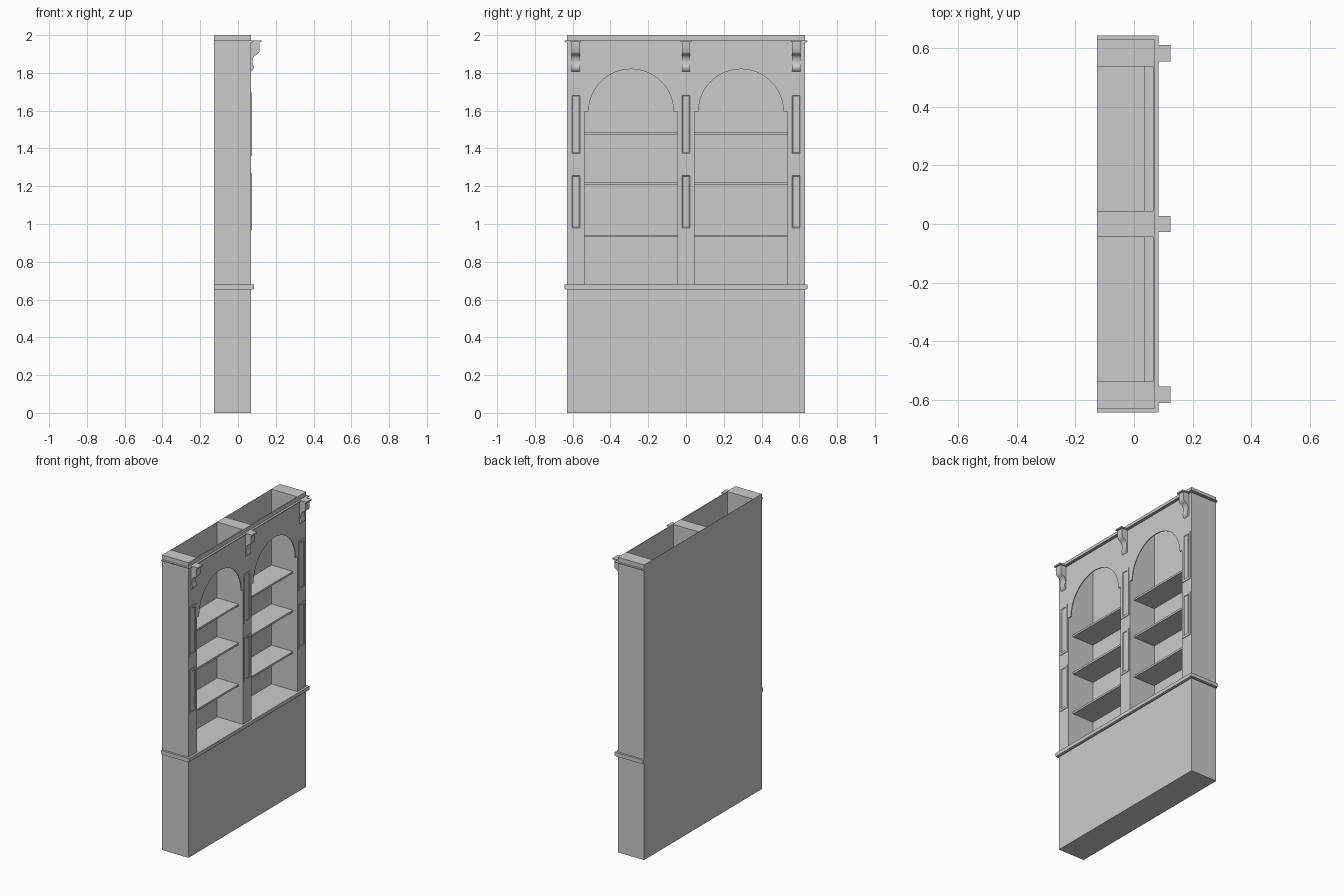
import bpy
import bmesh
import math

if "Cube" in bpy.data.objects:
    bpy.data.objects.remove(bpy.data.objects["Cube"], do_unlink=True)

paint = bpy.data.materials.new("plain grey")
paint.use_nodes = True
GREY = (0.6, 0.6, 0.6, 1)
paint.diffuse_color = GREY
paint.node_tree.nodes["Principled BSDF"].inputs["Base Color"].default_value = GREY

BACK, FRONT, HALF, TOP = -0.127, 0.07, 0.63, 2.0
COUNTER = 0.68
PILLAR_IN, POST = 0.538, 0.044      # inner faces of side pillars and centre post
COLUMNS = (("right", -0.583), ("centre", 0), ("left", 0.583))
BAYS = (("right", -1), ("left", 1))


def finish(name, bm):
    bmesh.ops.recalc_face_normals(bm, faces=bm.faces)
    mesh = bpy.data.meshes.new(name)
    bm.to_mesh(mesh)
    bm.free()
    mesh.materials.append(paint)
    obj = bpy.data.objects.new(name, mesh)
    bpy.context.collection.objects.link(obj)
    return obj


def prism(name, points, offset):
    """Extrude a flat outline of 3D points along an offset."""
    bm = bmesh.new()
    face = bm.faces.new([bm.verts.new(p) for p in points])
    grown = bmesh.ops.extrude_face_region(bm, geom=[face], use_keep_orig=True)
    moved = [v for v in grown["geom"] if isinstance(v, bmesh.types.BMVert)]
    bmesh.ops.translate(bm, verts=moved, vec=offset)
    return finish(name, bm)


def box(name, x, y, z):
    points = [(x[0], y[0], z[0]), (x[1], y[0], z[0]), (x[1], y[1], z[0]), (x[0], y[1], z[0])]
    return prism(name, points, (0, 0, z[1] - z[0]))


def trim(name, z0, z1, out):
    """Moulding around the front and both sides, open at the back."""
    side, nose = HALF + out, FRONT + out
    outline = [(BACK, -side), (nose, -side), (nose, side), (BACK, side),
               (BACK, HALF), (FRONT, HALF), (FRONT, -HALF), (BACK, -HALF)]
    return prism(name, [(x, y, z0) for x, y in outline], (0, 0, z1 - z0))


def panel_frame(name, y, z0, z1):
    """Raised border with an inner bevel down to the flat panel."""
    bm = bmesh.new()
    loops = []
    for inset, x in ((0, FRONT), (0, FRONT + 0.004), (0.014, FRONT + 0.004), (0.018, FRONT + 0.001)):
        w = 0.035 - inset
        corners = ((-w, z0 + inset), (w, z0 + inset), (w, z1 - inset), (-w, z1 - inset))
        loops.append([bm.verts.new((x, y + dy, z)) for dy, z in corners])
    for a, b in zip(loops, loops[1:]):
        for i in range(4):
            j = (i + 1) % 4
            bm.faces.new((a[i], a[j], b[j], b[i]))
    bm.faces.new(loops[-1])
    bm.faces.new(loops[0][::-1])
    finish(name, bm)


# Carcass
box("base_cabinet", (BACK, FRONT), (-HALF, HALF), (0, COUNTER))
box("back_panel", (BACK, BACK + 0.002), (-PILLAR_IN, PILLAR_IN), (COUNTER, TOP))
box("centre_post", (BACK, FRONT), (-POST, POST), (COUNTER, TOP))
for side, s in BAYS:
    box(side + "_pillar", (BACK, FRONT), sorted((s * PILLAR_IN, s * HALF)), (COUNTER, TOP))

# Shelves and arched fascia of each bay
SPRING, RADIUS = 1.595, 0.225
for side, s in BAYS:
    lo, hi = sorted((s * POST, s * PILLAR_IN))
    mid = (lo + hi) / 2
    for i, z in enumerate((0.93, 1.21, 1.473)):
        box(f"{side}_shelf_{i + 1}", (BACK, 0.035), (lo, hi), (z, z + 0.013))
    arch = [(mid - RADIUS * math.cos(math.pi * k / 24), SPRING + RADIUS * math.sin(math.pi * k / 24))
            for k in range(25)]
    outline = [(lo, TOP), (lo, SPRING)] + arch + [(hi, SPRING), (hi, TOP)]
    prism(side + "_arch_fascia", [(0.064, y, z) for y, z in outline], (FRONT - 0.064, 0, 0))

# Mouldings
trim("counter_moulding", 0.657, 0.681, 0.014)
trim("counter_lower_bead", 0.652, 0.657, 0.009)
trim("cornice_lip", 1.966, 1.971, 0.014)
trim("cornice_lower_bead", 1.962, 1.966, 0.007)

# Brackets and framed panels on each column
PROFILE = [(FRONT, 1.964), (0.113, 1.964), (0.113, 1.912), (0.108, 1.903), (0.096, 1.896),
           (0.085, 1.888), (0.079, 1.875), (0.076, 1.85), (0.081, 1.838), (0.084, 1.83),
           (0.079, 1.815), (FRONT, 1.808)]
for side, y in COLUMNS:
    bracket = prism(side + "_bracket", [(x, y - 0.022, z) for x, z in PROFILE], (0, 0.044, 0))
    bpy.ops.object.select_all(action="DESELECT")
    bracket.select_set(True)
    bpy.context.view_layer.objects.active = bracket
    bpy.ops.object.shade_smooth_by_angle(angle=math.radians(40))
    box(side + "_bracket_cap", (FRONT, 0.124), (y - 0.028, y + 0.028), (1.963, 1.972))
    panel_frame(side + "_upper_panel", y, 1.36, 1.695)
    panel_frame(side + "_lower_panel", y, 0.965, 1.27)
